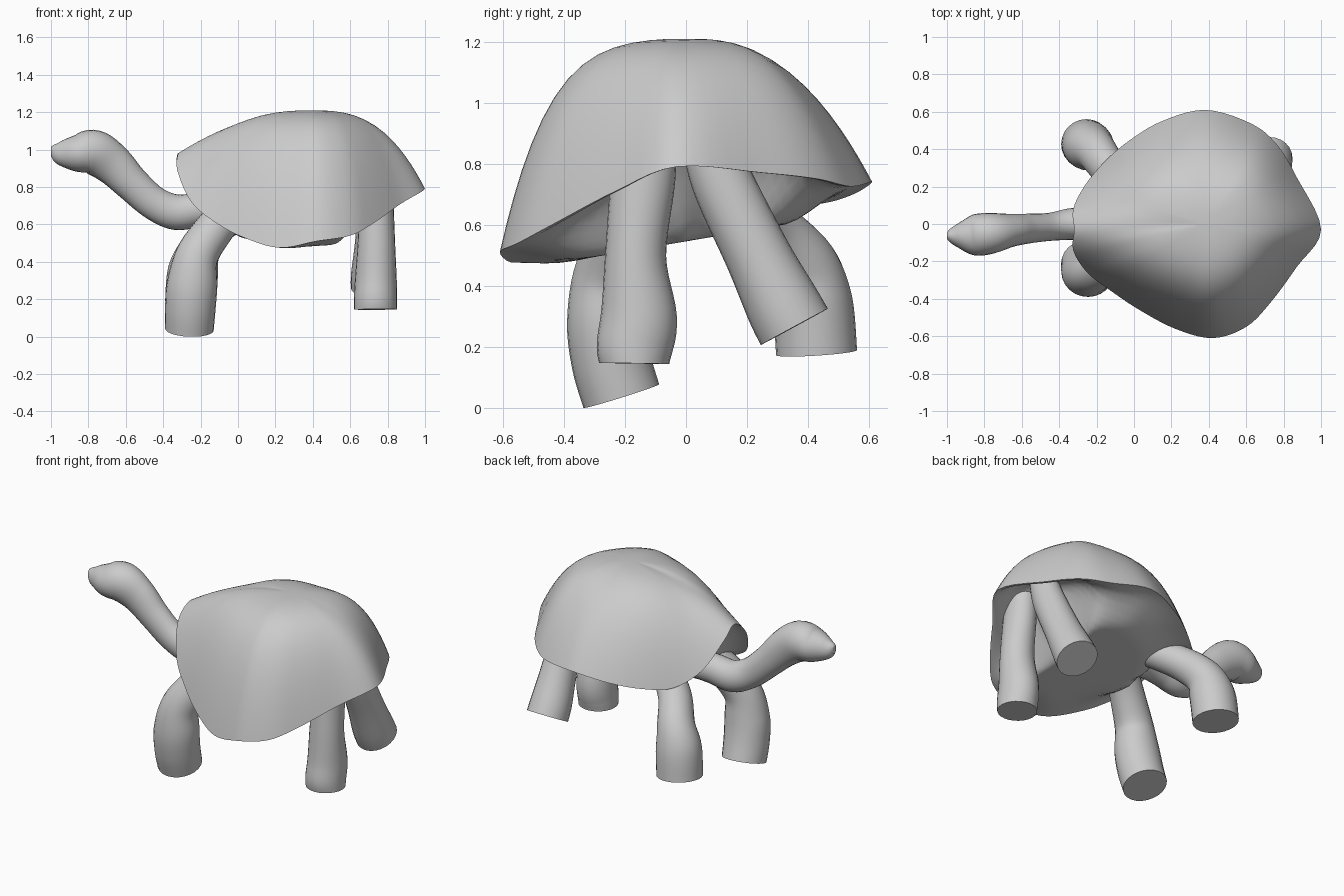
import bpy, bmesh, math
from mathutils import Vector

if "Cube" in bpy.data.objects:
    bpy.data.objects.remove(bpy.data.objects["Cube"])


def catmull(pts, steps, closed=False):
    """Smooth curve through tuples of any length."""
    n = len(pts)
    get = (lambda i: pts[i % n]) if closed else (lambda i: pts[max(0, min(n - 1, i))])
    out = []
    for i in range(n if closed else n - 1):
        a, b, c, d = get(i - 1), get(i), get(i + 1), get(i + 2)
        for s in range(steps):
            t = s / steps
            out.append([0.5 * (2 * q + (r - p) * t + (2 * p - 5 * q + 4 * r - w) * t * t
                               + (3 * q - p - 3 * r + w) * t ** 3)
                        for p, q, r, w in zip(a, b, c, d)])
    if not closed:
        out.append(list(pts[-1]))
    return out


def loft(name, rings, angle=40):
    """Skin a list of closed rings and cap both ends."""
    bm = bmesh.new()
    rows = [[bm.verts.new(p) for p in ring] for ring in rings]
    n = len(rows[0])
    for r0, r1 in zip(rows, rows[1:]):
        for i in range(n):
            bm.faces.new((r0[i], r0[(i + 1) % n], r1[(i + 1) % n], r1[i]))
    bm.faces.new(rows[0][::-1])
    bm.faces.new(rows[-1])
    bmesh.ops.recalc_face_normals(bm, faces=bm.faces[:])
    me = bpy.data.meshes.new(name)
    bm.to_mesh(me)
    bm.free()
    ob = bpy.data.objects.new(name, me)
    bpy.context.collection.objects.link(ob)
    bpy.ops.object.select_all(action='DESELECT')
    ob.select_set(True)
    bpy.context.view_layer.objects.active = ob
    bpy.ops.object.shade_smooth_by_angle(angle=math.radians(angle))
    return ob


def limb(name, path, sides=24):
    """Tube along (x, y, z, radius, radius across y) points with flat ends."""
    pts = catmull(path, 6)
    rings = []
    for i, (x, y, z, ra, rb) in enumerate(pts):
        a, b = pts[max(0, i - 1)], pts[min(len(pts) - 1, i + 1)]
        t = (Vector(b[:3]) - Vector(a[:3])).normalized()
        u = Vector((0, 1, 0)).cross(t).normalized()
        v = t.cross(u)
        rings.append([Vector((x, y, z)) + u * ra * math.cos(k) + v * rb * math.sin(k)
                      for k in (2 * math.pi * j / sides for j in range(sides))])
    return loft(name, rings)


# Shell: uneven rim (x, y, z, roundness, belly edge), domed above and recessed beneath
rim = catmull([
    (1.0, -.03, .79, 2.6, .62), (.87, .25, .77, 3.2, .62), (.76, .43, .75, 3.1, .7),
    (.62, .54, .725, 2.7, .9), (.38, .61, .74, 2.35, .97), (.15, .55, .70, 2.7, .97),
    (-.02, .45, .67, 3.1, .97), (-.15, .34, .67, 3.2, .97), (-.26, .21, .76, 2.8, .97),
    (-.325, .08, .92, 2.2, .97), (-.32, -.03, .98, 2.0, .97), (-.325, -.14, .89, 2.4, .97),
    (-.25, -.26, .72, 3.0, .97), (-.12, -.36, .61, 3.4, .97), (.03, -.46, .53, 3.5, .97),
    (.22, -.56, .475, 3.4, .97), (.42, -.61, .51, 3.4, .97), (.6, -.55, .54, 3.4, .95),
    (.73, -.42, .61, 3.5, .75), (.87, -.23, .71, 3.3, .65),
], 5, closed=True)
CX, CY, TOP = .4, 0, 1.21


def shell_ring(r, height):
    return [(CX + (x - CX) * r, CY + (y - CY) * r, height(y * r, z, p, a, r))
            for x, y, z, p, a in rim]


def dome(y, z, p, a, r):
    q = p + max(0, p - 2) * .7
    return z + (TOP - z) * (1 - .2 * r * r - .8 * r ** q)


def under(y, z, p, a, r):
    s = max(0, min(1, (a - r) / .45))
    z += .25 * (.97 - a) * max(0, min(1, (.97 - r) / .2))
    return z + (.545 + .17 * y - z) * s * s * (3 - 2 * s)


rings = [shell_ring(math.sin(math.pi / 2 * i / 16), dome) for i in range(1, 17)]
rings += [shell_ring(r, under) for r in
          (.97, .9, .82, .74, .66, .6, .54, .48, .42, .36, .3, .24, .18, .05)]
loft("shell", rings)

# Neck and head
limb("neck_and_head", [
    (.1, .01, .64, .08, .08), (-.07, .01, .68, .085, .085), (-.2, .005, .68, .09, .085),
    (-.33, 0, .665, .095, .085), (-.45, -.015, .715, .09, .075), (-.57, -.025, .82, .095, .08),
    (-.67, -.035, .92, .11, .09), (-.77, -.05, .985, .12, .11), (-.86, -.06, .98, .1, .108),
    (-.94, -.062, .98, .07, .065), (-.985, -.062, .985, .042, .035), (-1.0, -.062, .985, .025, .015)])

# Legs, from inside the shell down to the foot
legs = {
    "front_leg_right": [(-.02, -.14, .7, .1, .09), (-.13, -.21, .57, .105, .1),
                        (-.22, -.26, .43, .115, .11), (-.245, -.265, .28, .135, .125),
                        (-.255, -.245, .15, .135, .13), (-.26, -.212, .038, .13, .13)],
    "front_leg_left": [(.02, .16, .66, .085, .09), (-.12, .28, .58, .095, .1),
                       (-.2, .385, .47, .11, .11), (-.24, .415, .35, .135, .13),
                       (-.255, .428, .18, .135, .133)],
    "rear_leg_right": [(.74, -.12, .92, .08, .09), (.74, -.14, .75, .09, .105),
                       (.74, -.165, .5, .1, .1), (.737, -.155, .3, .112, .125),
                       (.735, -.168, .2, .115, .125), (.735, -.17, .145, .115, .115)],
    "rear_leg_left": [(.735, .06, .92, .08, .08), (.735, .115, .75, .09, .1),
                      (.73, .235, .5, .105, .108), (.725, .315, .34, .12, .122),
                      (.725, .355, .265, .122, .125)],
}
for name, path in legs.items():
    limb(name, path)
